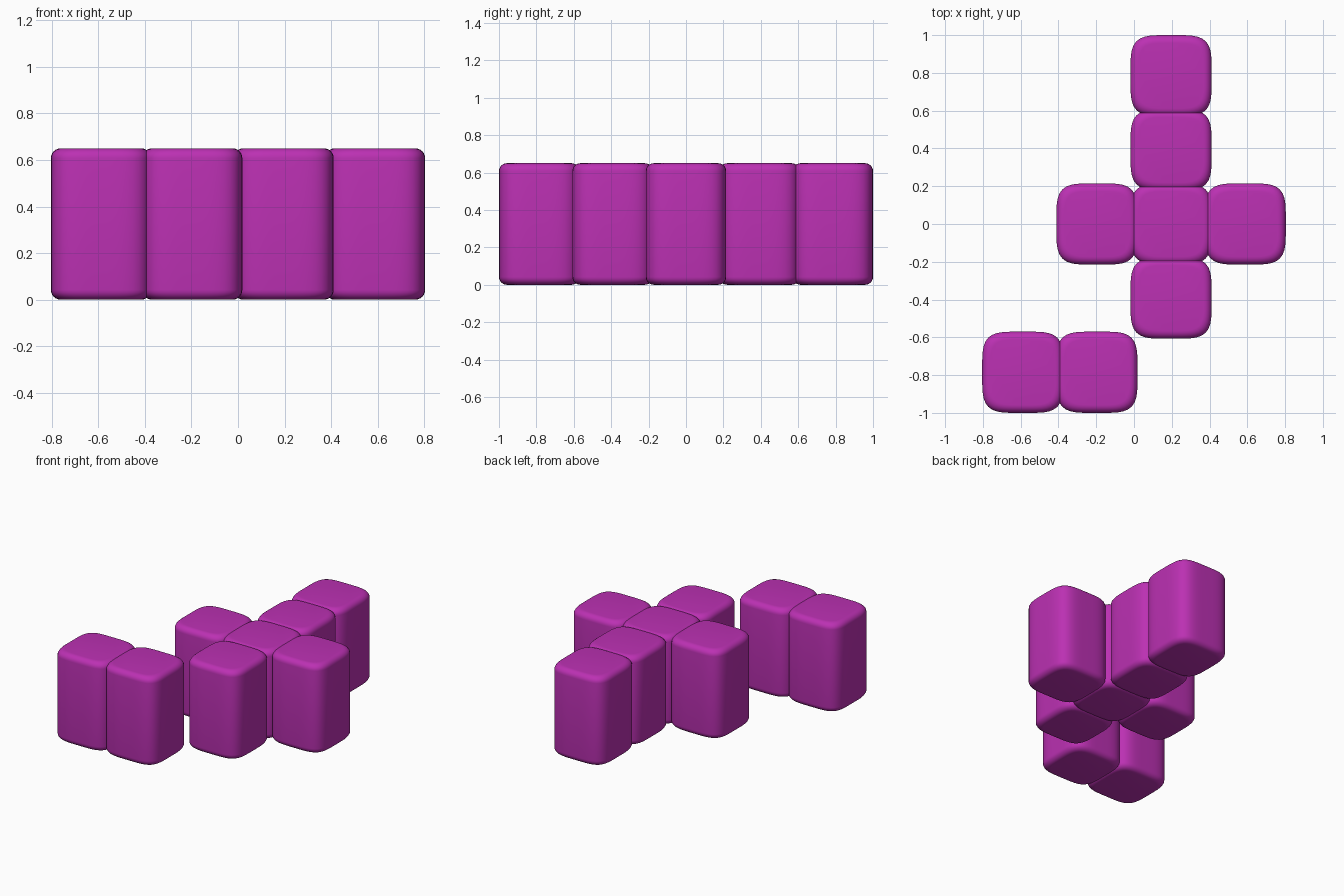
import bpy, bmesh
from math import sin, cos, pi, copysign

if "Cube" in bpy.data.objects:
    bpy.data.objects.remove(bpy.data.objects["Cube"])

PITCH, HALF, HEIGHT, ROUND, POWER, SIDES = 0.3925, 0.215, 0.65, 0.042, 4.3, 64

mat = bpy.data.materials.new("magenta")
mat.diffuse_color = (0.5, 0.03, 0.45, 1)
mat.use_nodes = True
mat.node_tree.nodes["Principled BSDF"].inputs["Base Color"].default_value = mat.diffuse_color


def outline(half):
    """Soft square (superellipse) in plan."""
    pts = []
    for i in range(SIDES):
        a = 2 * pi * i / SIDES
        c, s = cos(a), sin(a)
        r = half / (abs(c) ** POWER + abs(s) ** POWER) ** (1 / POWER)
        pts.append((r * c, r * s))
    return pts


# One pillow-edged block: stacked outlines with rounded top and bottom rims
steps = [i * pi / 12 for i in range(7)]
rim = [(HALF - ROUND * (1 - sin(a)), ROUND * (1 - cos(a))) for a in steps]
levels = rim + [(h, HEIGHT - z) for h, z in reversed(rim)]

bm = bmesh.new()
rings = [[bm.verts.new((x, y, z)) for x, y in outline(h)] for h, z in levels]
for lo, hi in zip(rings, rings[1:]):
    for i in range(SIDES):
        j = (i + 1) % SIDES
        bm.faces.new((lo[i], lo[j], hi[j], hi[i]))
bm.faces.new(rings[0][::-1])
bm.faces.new(rings[-1])
for f in bm.faces:
    f.smooth = True
mesh = bpy.data.meshes.new("block")
bm.to_mesh(mesh)
bm.free()
mesh.materials.append(mat)

# Blocks on the grid: (column, row)
cells = [(0.5, 2), (0.5, 1), (-0.5, 0), (0.5, 0), (1.5, 0),
         (0.5, -1), (-1.5, -2), (-0.5, -2)]
for n, (col, row) in enumerate(cells, 1):
    ob = bpy.data.objects.new(f"block_{n}", mesh)
    ob.location = (col * PITCH, row * PITCH, 0)
    bpy.context.collection.objects.link(ob)
